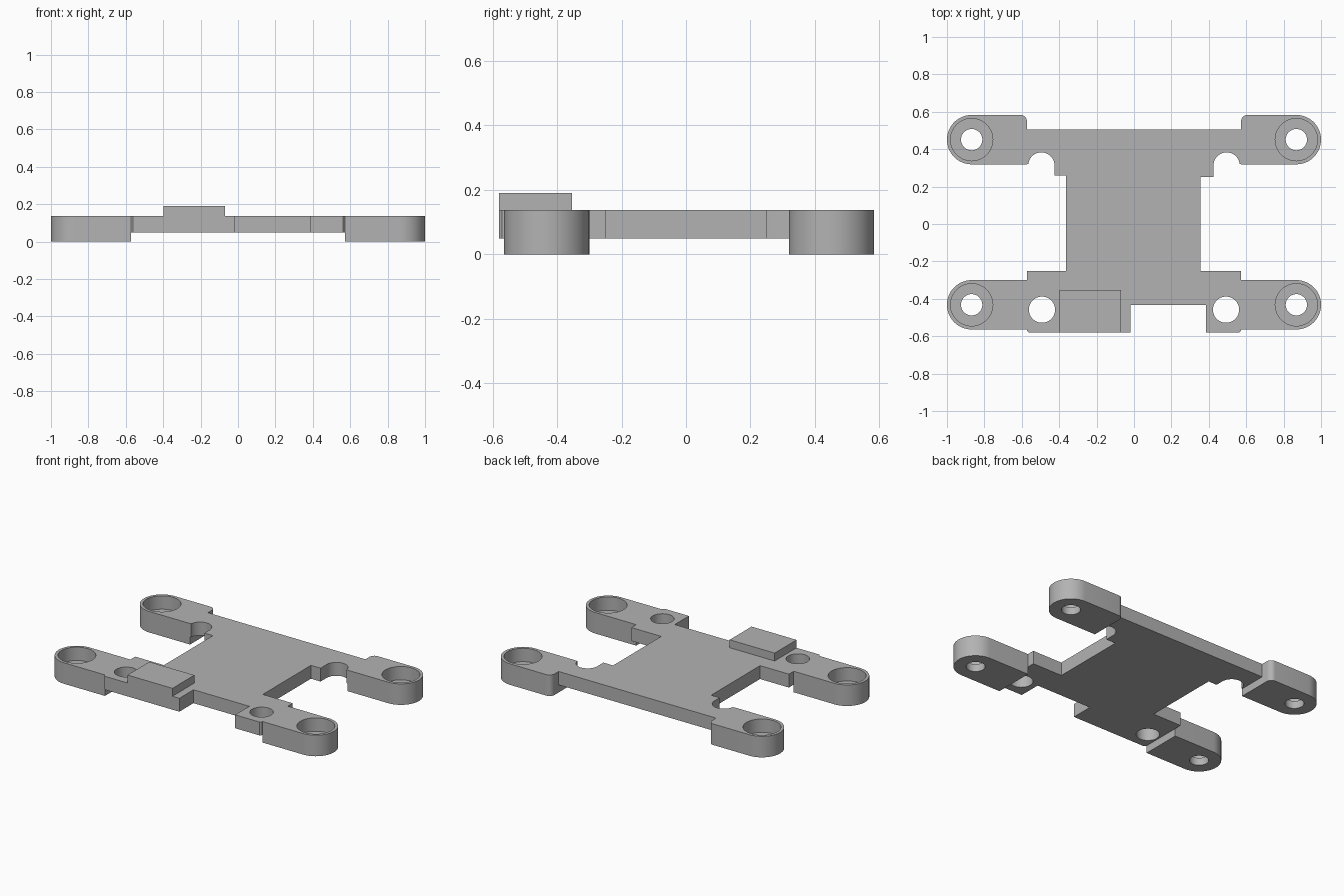
import bpy
import bmesh
from math import cos, sin, radians

if "Cube" in bpy.data.objects:
    bpy.data.objects.remove(bpy.data.objects["Cube"], do_unlink=True)

BASE, TOP, BLOCK_TOP = 0.05, 0.138, 0.19
EDGE = 0.572

grey = bpy.data.materials.new("plain grey")
grey.use_nodes = True
grey.diffuse_color = (0.45, 0.45, 0.45, 1)
grey.node_tree.nodes["Principled BSDF"].inputs["Base Color"].default_value = (0.45, 0.45, 0.45, 1)


def arc(cx, cy, r, start, end, steps=24):
    angles = [radians(start + (end - start) * i / steps) for i in range(steps + 1)]
    return [(cx + r * cos(a), cy + r * sin(a)) for a in angles]


def prism(name, outline, z0, z1):
    bm = bmesh.new()
    face = bm.faces.new([bm.verts.new((x, y, z0)) for x, y in outline])
    top = bmesh.ops.extrude_face_region(bm, geom=[face])["geom"]
    verts = [g for g in top if isinstance(g, bmesh.types.BMVert)]
    bmesh.ops.translate(bm, verts=verts, vec=(0, 0, z1 - z0))
    bmesh.ops.recalc_face_normals(bm, faces=bm.faces)
    mesh = bpy.data.meshes.new(name)
    bm.to_mesh(mesh)
    bm.free()
    mesh.materials.append(grey)
    obj = bpy.data.objects.new(name, mesh)
    bpy.context.collection.objects.link(obj)
    return obj


def activate(obj):
    bpy.ops.object.select_all(action='DESELECT')
    obj.select_set(True)
    bpy.context.view_layer.objects.active = obj


def drill(obj, x, y, r, z0, z1):
    cutter = prism("hole_cutter", arc(x, y, r, 0, 360, 48)[:-1], z0, z1)
    cutter.hide_render = True
    mod = obj.modifiers.new("hole", 'BOOLEAN')
    mod.operation, mod.solver, mod.object = 'DIFFERENCE', 'EXACT', cutter
    activate(obj)
    bpy.ops.object.modifier_apply(modifier=mod.name)
    bpy.data.objects.remove(cutter, do_unlink=True)


def finish(obj):
    activate(obj)
    bpy.ops.object.shade_smooth_by_angle(angle=radians(30))


# Central plate with notched back corners and two front tabs
outline = [(-EDGE, 0.505), (-EDGE, 0.32)]
outline += arc(-0.495, 0.313, 0.07, 174, 0)
outline += [(-0.425, 0.258), (-0.363, 0.258), (-0.363, -0.25), (-EDGE, -0.25),
            (-EDGE, -0.57), (-0.562, -0.58), (-0.02, -0.58), (-0.02, -0.433),
            (0.385, -0.433), (0.385, -0.58), (0.562, -0.58), (EDGE, -0.57),
            (EDGE, -0.25), (0.355, -0.25), (0.355, 0.25), (0.425, 0.25)]
outline += arc(0.495, 0.313, 0.07, 180, 6)
outline += [(EDGE, 0.32), (EDGE, 0.505)]
plate = prism("central_plate", outline, BASE, TOP)
for side in (-1, 1):
    drill(plate, side * 0.492, -0.458, 0.07, 0, 0.3)
finish(plate)

# Four rounded mounting feet with counterbored screw holes
for side, side_name in ((1, "left"), (-1, "right")):
    for end, y in (("back", 0.451), ("front", -0.432)):
        shape = arc(0.868, y, 0.132, -90, 90, 32)
        if end == "back":
            shape += arc(EDGE + 0.035, y + 0.097, 0.035, 90, 180, 8)
        else:
            shape.append((EDGE, y + 0.132))
        shape.append((EDGE, y - 0.132))
        foot = prism(f"{end}_{side_name}_foot", [(side * px, py) for px, py in shape], 0, TOP)
        drill(foot, side * 0.868, y, 0.113, BASE, 0.3)
        drill(foot, side * 0.868, y, 0.057, -0.1, 0.3)
        finish(foot)

# Raised block on the front right tab
prism("raised_block", [(-0.397, -0.58), (-0.07, -0.58), (-0.07, -0.353), (-0.397, -0.353)],
      TOP, BLOCK_TOP)
